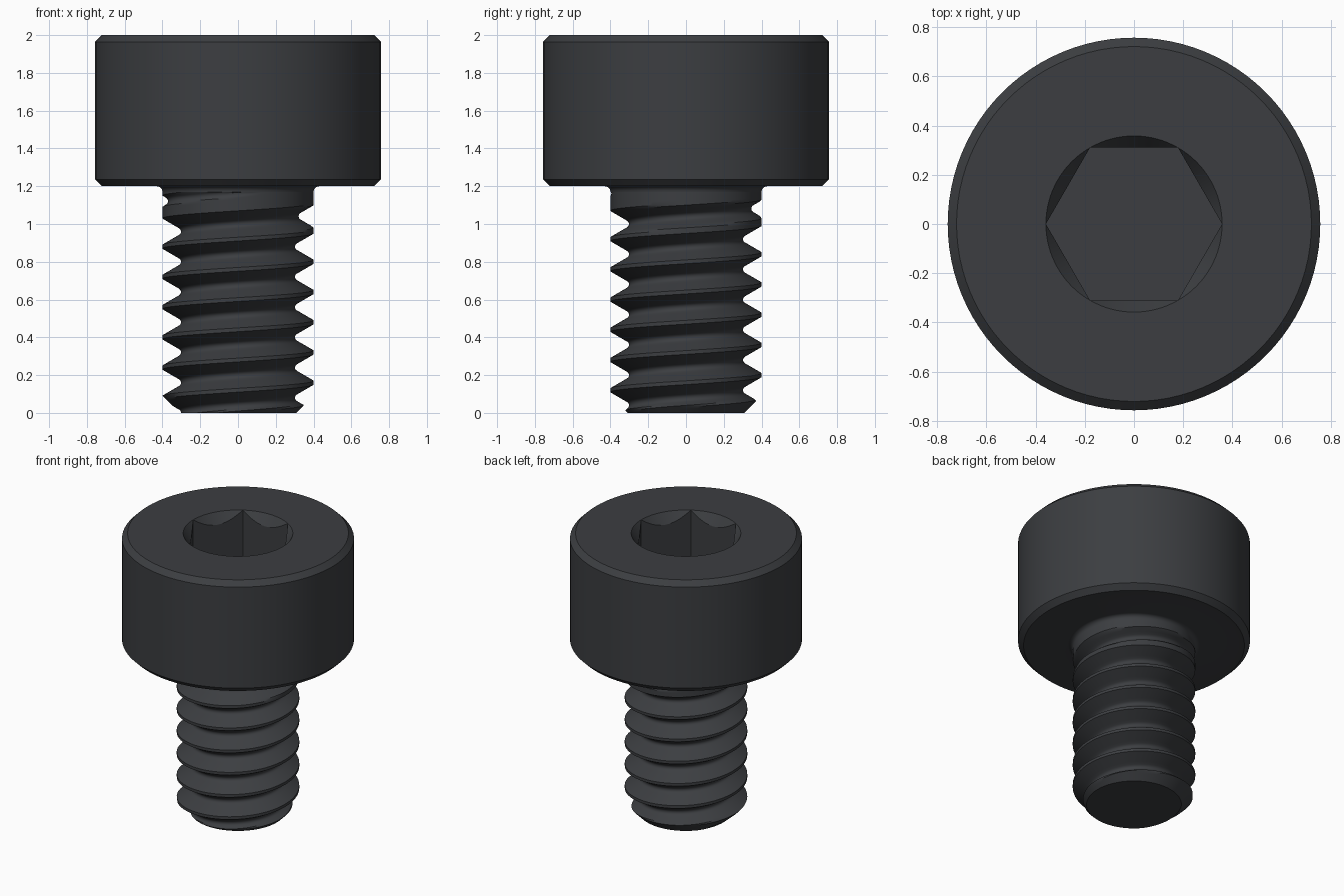
import bpy, bmesh, math

if "Cube" in bpy.data.objects:
    bpy.data.objects.remove(bpy.data.objects["Cube"])

SEG = 96
PITCH = 0.16
CREST = 0.40
NECK_Z = 1.17

mat = bpy.data.materials.new("black_steel")
mat.diffuse_color = (0.045, 0.048, 0.053, 1)
mat.use_nodes = True
mat.node_tree.nodes["Principled BSDF"].inputs["Base Color"].default_value = mat.diffuse_color


def skin(bm, rows, closed):
    """Bridge successive rows of vertices with quads."""
    for lo, hi in zip(rows, rows[1:]):
        n = len(lo)
        for i in range(n if closed else n - 1):
            j = (i + 1) % n
            bm.faces.new((lo[i], lo[j], hi[j], hi[i]))


def finish(bm, name):
    bmesh.ops.recalc_face_normals(bm, faces=bm.faces)
    mesh = bpy.data.meshes.new(name)
    bm.to_mesh(mesh)
    bm.free()
    obj = bpy.data.objects.new(name, mesh)
    bpy.context.collection.objects.link(obj)
    mesh.materials.append(mat)
    bpy.ops.object.select_all(action='DESELECT')
    obj.select_set(True)
    bpy.context.view_layer.objects.active = obj
    bpy.ops.object.shade_smooth_by_angle(angle=math.radians(30))
    return obj


# Head: fillet, underside, chamfers, top, then the hex socket
bm = bmesh.new()
profile = [(0.43 - 0.03 * math.cos(t * math.pi / 12), NECK_Z + 0.03 * math.sin(t * math.pi / 12))
           for t in range(7)]
profile += [(0.721, 1.2), (0.757, 1.236), (0.757, 1.964), (0.721, 2.0), (0.358, 2.0)]
angles = [2 * math.pi * i / SEG for i in range(SEG)]


def ring(radius, height):
    return [bm.verts.new((radius(a) * math.cos(a), radius(a) * math.sin(a), height(a)))
            for a in angles]


def hex_radius(a):
    return 0.31 / math.cos(a % (math.pi / 3) - math.pi / 6)


rows = [ring(lambda a, r=r: r, lambda a, z=z: z) for r, z in profile]
# countersink scallops, socket walls and floor
rows.append(ring(hex_radius, lambda a: 2.0 - 0.07 * (0.358 - hex_radius(a)) / 0.048))
rows.append(ring(hex_radius, lambda a: 1.6))
skin(bm, rows, True)
bm.faces.new(rows[-1])
bmesh.ops.remove_doubles(bm, verts=bm.verts, dist=1e-4)
finish(bm, "socket_head")


# Threaded shank: rows follow the helix and are clipped at both ends
def thread_radius(u, groove_z, z):
    u = abs(u)
    if u < 0.02:
        r = 0.325 - math.sqrt(0.023 ** 2 - u * u)   # rounded root
    else:
        r = 0.3135 + (u - 0.02) * math.sqrt(3)      # 60 degree flank
    r += max(0.0, (groove_z - 1.01) * 0.62)         # run-out under the head
    return min(r, CREST, 0.31 + z)                  # crest and end chamfer


half = [0.007, 0.0135, 0.02, 0.03, 0.04, 0.05, 0.06, 0.07]
offsets = [-u for u in reversed(half)] + [0.0] + half
bm = bmesh.new()
rows = []
for k in range(-2, 8):
    for u in offsets:
        row = []
        for i in range(SEG + 1):
            a = 2 * math.pi * i / SEG
            groove_z = PITCH * (k + 0.5 + i / SEG)
            z = min(max(groove_z + u, 0.0), NECK_Z)
            if z >= NECK_Z:
                r = CREST
            else:
                # distance to the nearest groove centre at the clipped height
                turn = math.floor((z - PITCH * i / SEG) / PITCH)
                centre = PITCH * (turn + 0.5 + i / SEG)
                r = thread_radius(z - centre, centre, z)
            row.append(bm.verts.new((r * math.cos(a), r * math.sin(a), z)))
        rows.append(row)
skin(bm, rows, False)
bmesh.ops.remove_doubles(bm, verts=bm.verts, dist=1e-5)
# flat tip
tip = [e for e in bm.edges if e.is_boundary and all(v.co.z < 1e-5 for v in e.verts)]
bmesh.ops.edgeloop_fill(bm, edges=tip)
finish(bm, "threaded_shank")
